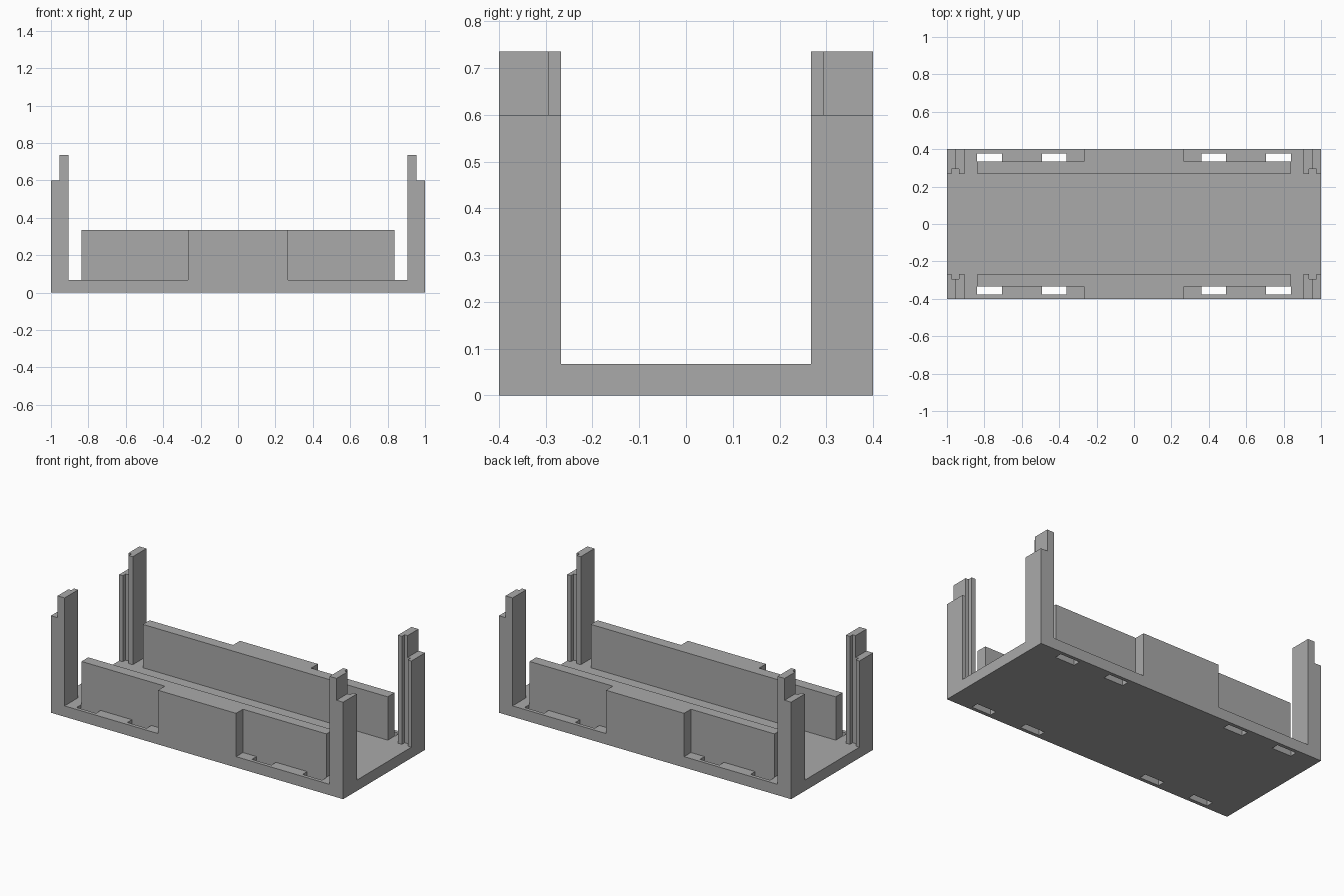
import bpy
import bmesh

cube = bpy.data.objects.get("Cube")
if cube:
    bpy.data.objects.remove(cube, do_unlink=True)

GREY = (0.4, 0.4, 0.4, 1.0)
grey = bpy.data.materials.new("plain_grey")
grey.use_nodes = True
grey.diffuse_color = GREY
grey.node_tree.nodes["Principled BSDF"].inputs["Base Color"].default_value = GREY

FLOOR = 0.067       # top of the base
INNER, OUTER = 0.267, 0.4


def prism(bm, points, z0, z1):
    """Extrude a plan outline from z0 to z1."""
    face = bm.faces.new([bm.verts.new((x, y, z0)) for x, y in points])
    top = bmesh.ops.extrude_face_region(bm, geom=[face])["geom"]
    verts = [v for v in top if isinstance(v, bmesh.types.BMVert)]
    bmesh.ops.translate(bm, verts=verts, vec=(0, 0, z1 - z0))


def rect(x0, x1, y0, y1):
    return [(x0, y0), (x1, y0), (x1, y1), (x0, y1)]


def build(name, prisms, sx=1, sy=1):
    """One object from several prisms, mirrored by the signs sx and sy."""
    bm = bmesh.new()
    for points, z0, z1 in prisms:
        prism(bm, [(x * sx, y * sy) for x, y in points], z0, z1)
    bmesh.ops.recalc_face_normals(bm, faces=bm.faces)
    mesh = bpy.data.meshes.new(name)
    bm.to_mesh(mesh)
    bm.free()
    mesh.materials.append(grey)
    obj = bpy.data.objects.new(name, mesh)
    bpy.context.collection.objects.link(obj)
    return obj


# Base plate with eight through slots
base = build("base_plate", [(rect(-1, 1, -OUTER, OUTER), 0, FLOOR)])
slots = []
for sx in (-1, 1):
    for sy in (-1, 1):
        for x0, x1 in ((0.36, 0.493), (0.707, 0.84)):
            slot = [(x * sx, y * sy) for x, y in rect(x0, x1, 0.333, 0.378)]
            slots.append((slot, -0.1, 0.2))
cutter = build("slot_cutter", slots)
cutter.hide_render = True
cutter.hide_viewport = True
cut = base.modifiers.new("slots", "BOOLEAN")
cut.operation = "DIFFERENCE"
cut.solver = "EXACT"
cut.object = cutter
bpy.context.view_layer.objects.active = base
bpy.ops.object.modifier_apply(modifier=cut.name)
bpy.data.objects.remove(cutter, do_unlink=True)

# Side walls, thicker in the middle with recessed ends
END, MID, RECESS = 0.838, 0.267, 0.333
wall = [(-END, INNER), (END, INNER), (END, RECESS), (MID, RECESS),
        (MID, OUTER), (-MID, OUTER), (-MID, RECESS), (-END, RECESS)]
for side, sy in (("front", -1), ("back", 1)):
    build(side + "_wall", [(wall, FLOOR, 0.335)], 1, sy)

# Corner posts: grooved on the inner face, with a narrower tongue on top
IN, STEP, SHOULDER, TIP, DEPTH = 0.907, 0.955, 0.6, 0.735, 0.294
G0, G1 = 0.935, 0.975
post = [(IN, INNER), (G0, INNER), (G0, DEPTH), (G1, DEPTH),
        (G1, INNER), (1, INNER), (1, OUTER), (IN, OUTER)]
tongue = [(IN, INNER), (G0, INNER), (G0, DEPTH), (STEP, DEPTH),
          (STEP, OUTER), (IN, OUTER)]
for side, sy in (("front", -1), ("back", 1)):
    for hand, sx in (("right", -1), ("left", 1)):
        build(f"{side}_{hand}_post",
              [(post, FLOOR, SHOULDER), (tongue, SHOULDER, TIP)], sx, sy)
